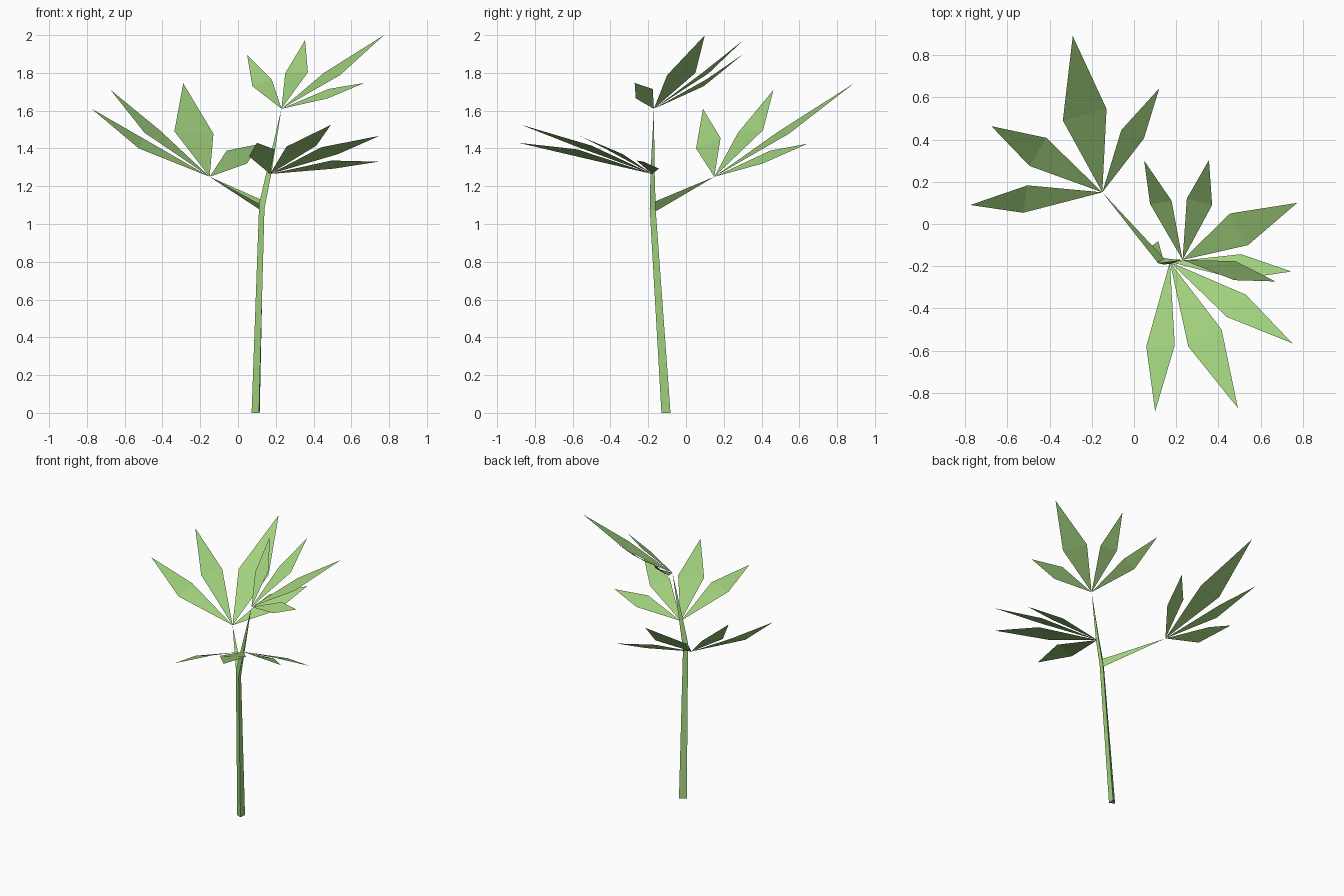
import bpy
import bmesh
from mathutils import Vector

# One flat green for the whole plant
green = bpy.data.materials.new("leaf green")
green.diffuse_color = (0.352, 0.631, 0.205, 1)


def finish(name, bm):
    mesh = bpy.data.meshes.new(name)
    bm.to_mesh(mesh)
    bm.free()
    mesh.materials.append(green)
    obj = bpy.data.objects.new(name, mesh)
    bpy.context.collection.objects.link(obj)
    return obj


def tapered_shoot(name, rings, tip):
    """Three-sided shoot skinned through rings and closed to a point."""
    bm = bmesh.new()
    loops = [[bm.verts.new(p) for p in ring] for ring in rings]
    bm.faces.new(loops[0])
    for low, high in zip(loops, loops[1:]):
        for i in range(3):
            j = (i + 1) % 3
            bm.faces.new((low[i], low[j], high[j], high[i]))
    end = bm.verts.new(tip)
    for i in range(3):
        bm.faces.new((loops[-1][i], loops[-1][(i + 1) % 3], end))
    bmesh.ops.recalc_face_normals(bm, faces=bm.faces[:])
    return finish(name, bm)


def leaf_fan(name, base, leaves):
    """Kite leaves, folded across their widest line, sharing one base point.
    Each leaf is (tip, one shoulder, other shoulder)."""
    bm = bmesh.new()
    for tip, a, b in leaves:
        root, t, l, r = (bm.verts.new(p) for p in (base, tip, a, b))
        for tri in ((root, l, r), (t, r, l)):
            face = bm.faces.new(tri)
            face.normal_update()
            if face.normal.z < 0:
                face.normal_flip()
    return finish(name, bm)


top = Vector((0.23, -0.17, 1.61))
side = Vector((-0.15, 0.15, 1.25))
front = Vector((0.17, -0.18, 1.265))

# Main stem, bending slightly and ending in a point at the top fan
tapered_shoot("stem", [
    [(0.111, -0.13, 0), (0.115, -0.082, 0), (0.072, -0.112, 0)],
    [(0.14, -0.192, 1.08), (0.137, -0.16, 1.07), (0.112, -0.185, 1.11)],
    [(0.177, -0.188, 1.27), (0.172, -0.166, 1.27), (0.15, -0.183, 1.27)],
], top)

# Side branch
tapered_shoot("branch", [
    [(0.112, -0.183, 1.105), (0.142, -0.162, 1.12), (0.132, -0.164, 1.065)],
], side)

# Leaf fans
leaf_fan("side_leaves", side, [
    ((-0.775, 0.09, 1.61), (-0.505, 0.183, 1.455), (-0.525, 0.053, 1.40)),
    ((-0.675, 0.463, 1.71), (-0.415, 0.408, 1.497), (-0.495, 0.275, 1.483)),
    ((-0.29, 0.89, 1.745), (-0.337, 0.49, 1.49), (-0.13, 0.545, 1.478)),
    ((0.12, 0.643, 1.425), (-0.06, 0.445, 1.388), (0.047, 0.405, 1.32)),
])
leaf_fan("top_leaves", top, [
    ((0.048, 0.30, 1.897), (0.076, 0.095, 1.73), (0.178, 0.11, 1.767)),
    ((0.355, 0.303, 1.973), (0.25, 0.12, 1.798), (0.37, 0.09, 1.803)),
    ((0.773, 0.10, 2.0), (0.455, 0.05, 1.80), (0.54, -0.10, 1.788)),
    ((0.67, -0.272, 1.747), (0.48, -0.176, 1.715), (0.475, -0.266, 1.665)),
])
leaf_fan("front_leaves", front, [
    ((0.10, -0.887, 1.43), (0.058, -0.58, 1.358), (0.193, -0.575, 1.395)),
    ((0.492, -0.872, 1.525), (0.257, -0.58, 1.41), (0.415, -0.50, 1.415)),
    ((0.75, -0.565, 1.467), (0.44, -0.44, 1.406), (0.53, -0.335, 1.37)),
    ((0.745, -0.225, 1.33), (0.507, -0.143, 1.293), (0.495, -0.262, 1.336)),
])
